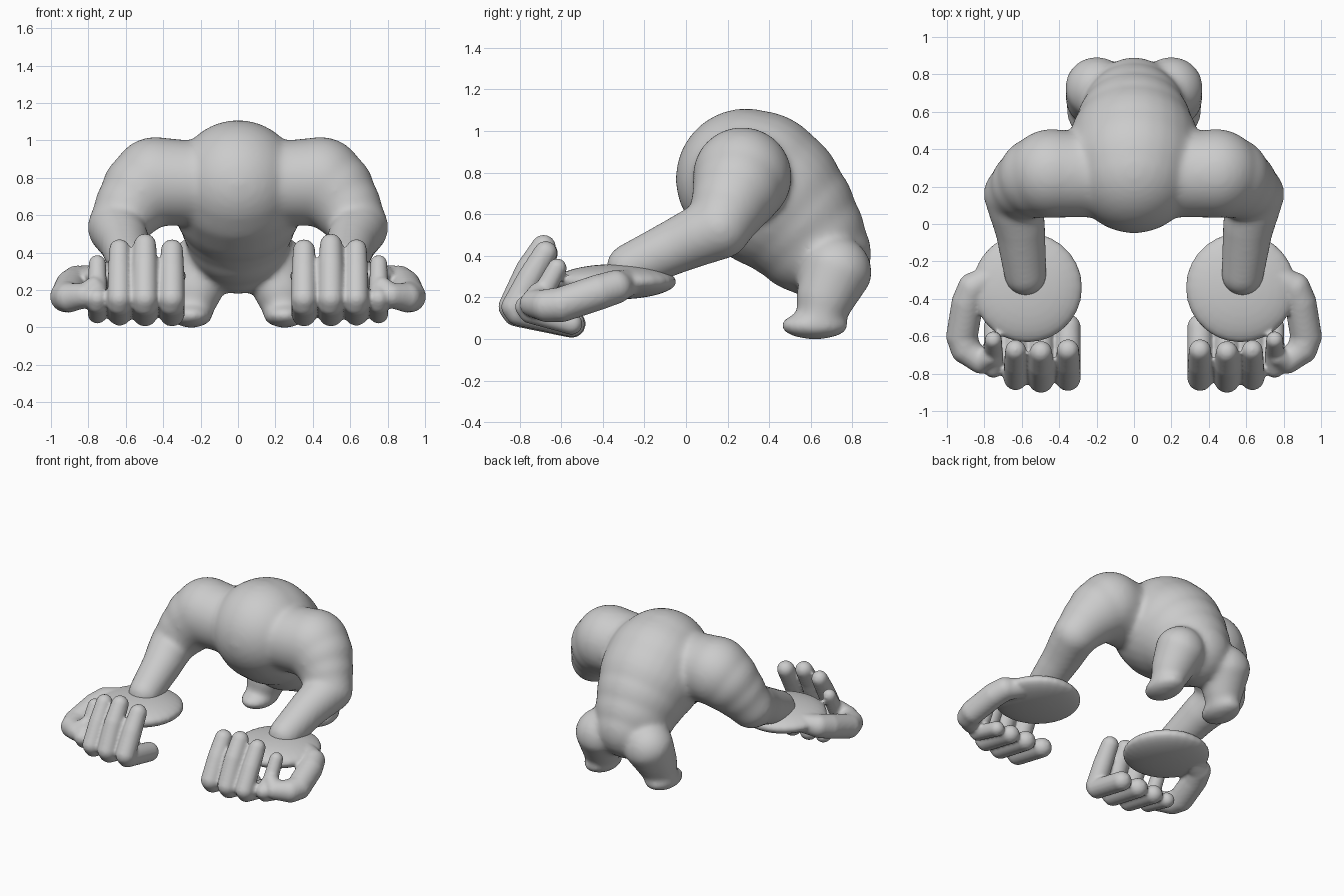
import bpy, bmesh
from mathutils import Vector

if "Cube" in bpy.data.objects:
    bpy.data.objects.remove(bpy.data.objects["Cube"])

# Unit sphere used as template (odd ring count: no equator vertices)
tmp = bmesh.new()
bmesh.ops.create_uvsphere(tmp, u_segments=28, v_segments=17, radius=1)
tmp.verts.index_update()
UNIT = [v.co.copy() for v in tmp.verts]
FACES = [[v.index for v in f.verts] for f in tmp.faces]
tmp.free()


class Part:
    def __init__(self):
        self.verts, self.faces = [], []

    def add(self, pts):
        n = len(self.verts)
        self.verts += pts
        self.faces += [[i + n for i in f] for f in FACES]

    def ball(self, c, radii):
        self.add([Vector([c[i] + u[i] * radii[i] for i in range(3)]) for u in UNIT])

    def limb(self, pts):
        # tapered capsules through (x, y, z, radius) stations
        for a, b in zip(pts, pts[1:]):
            pa, pb = Vector(a[:3]), Vector(b[:3])
            q = (pb - pa).to_track_quat('Z', 'Y')
            self.add([pb + (q @ u) * b[3] if u.z > 0 else pa + (q @ u) * a[3] for u in UNIT])

    def finish(self, name, voxel, rounds):
        # mirror, fuse into one skin and soften the joins
        me = bpy.data.meshes.new(name)
        me.from_pydata(self.verts, [], self.faces)
        ob = bpy.data.objects.new(name, me)
        bpy.context.collection.objects.link(ob)
        mi = ob.modifiers.new("mirror", 'MIRROR')
        mi.use_mirror_merge = False
        rm = ob.modifiers.new("fuse", 'REMESH')
        rm.mode = 'VOXEL'
        rm.voxel_size = voxel
        rm.use_smooth_shade = True
        sm = ob.modifiers.new("soften", 'SMOOTH')
        sm.factor = 0.5
        sm.iterations = rounds


# Torso, shoulders, arms and legs
body = Part()
body.limb([(0, .29, .77, .34), (0, .34, .74, .36), (0, .41, .685, .353), (0, .50, .60, .318),
           (0, .58, .50, .283), (0, .66, .41, .232)])
body.limb([(.2, .26, .77, .225), (.44, .27, .78, .24), (.51, .25, .73, .22), (.58, .21, .645, .188),
           (.65, .16, .535, .155), (.63, .07, .50, .147), (.61, -.02, .46, .137), (.58, -.27, .345, .115)])
body.limb([(.2, .72, .32, .175), (.225, .67, .2, .142), (.24, .65, .12, .118)])
body.ball((.25, .62, .065), (.115, .165, .067))
body.finish("body", 0.016, 20)

# Palms and curled fingers: x, tip height, radius, knuckle y
hand = Part()
hand.ball((.57, -.34, .275), (.295, .295, .085))
for x, top, r, ky in ((.353, .48, .068, -.825), (.497, .51, .068, -.835),
                      (.633, .48, .064, -.825), (.752, .395, .053, -.77)):
    hand.limb([(x, -.55, .073, r), (x, ky + .02, .127, r), (x, ky, .155, r),
               (x, ky + .08, top - .18, r * .98), (x, ky + .15, top - r, r * .88)])
# Thumb
hand.limb([(.76, -.28, .27, .065), (.86, -.34, .25, .082), (.89, -.42, .225, .086), (.92, -.60, .165, .085),
           (.90, -.67, .16, .08), (.82, -.735, .17, .066), (.77, -.71, .22, .052)])
hand.finish("hands", 0.0115, 6)
